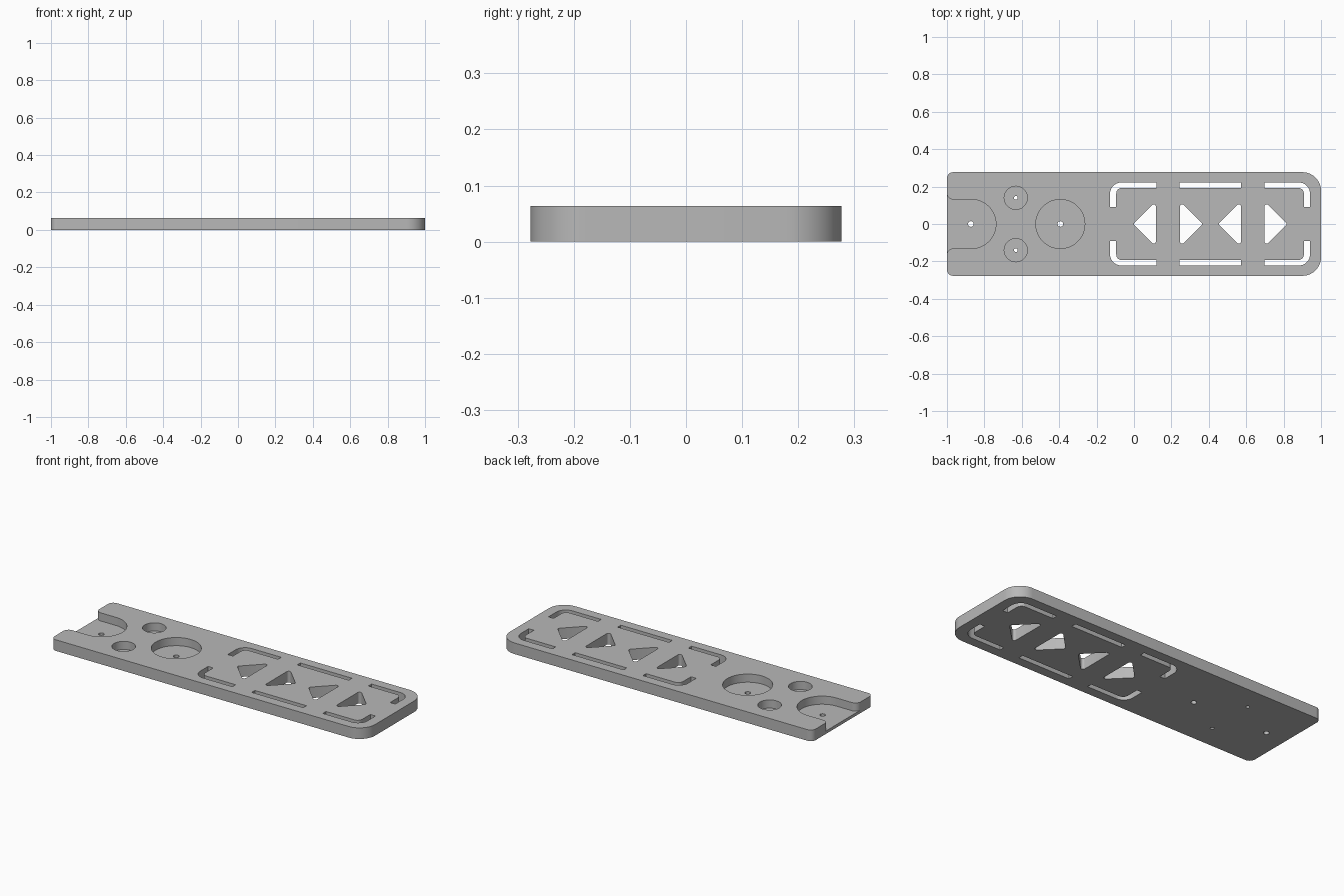
import bpy, bmesh, math
from mathutils import Vector

cube = bpy.data.objects.get("Cube")
if cube:
    bpy.data.objects.remove(cube, do_unlink=True)

HEIGHT = 0.064
FLOOR = 0.017      # thickness left under the pockets
LOW, HIGH = -0.1, 0.2

grey = bpy.data.materials.new("grey")
grey.use_nodes = True
colour = (0.48, 0.48, 0.48, 1)
grey.diffuse_color = colour
grey.node_tree.nodes["Principled BSDF"].inputs["Base Color"].default_value = colour


def rounded(corners, steps=10):
    """Outline from (x, y, radius) corners, each filleted by its radius."""
    out = []
    for i, (x, y, r) in enumerate(corners):
        p = Vector((x, y))
        a = (Vector(corners[i - 1][:2]) - p).normalized()
        b = (Vector(corners[(i + 1) % len(corners)][:2]) - p).normalized()
        pts = [p]
        if r:
            half = a.angle(b) / 2
            c = p + (a + b).normalized() * r / math.sin(half)
            v, w = (p + d * r / math.tan(half) - c for d in (a, b))
            start = math.atan2(v.y, v.x)
            turn = math.remainder(math.atan2(w.y, w.x) - start, math.tau)
            pts = [c + r * Vector((math.cos(start + turn * k / steps),
                                   math.sin(start + turn * k / steps)))
                   for k in range(steps + 1)]
        out += [q for q in pts if not out or (q - out[-1]).length > 1e-4]
    return out


def circle(x, y, r, n=48):
    return [Vector((x + r * math.cos(math.tau * k / n),
                    y + r * math.sin(math.tau * k / n))) for k in range(n)]


def prisms(name, outlines, z0, z1):
    """One object holding an upright prism for each outline."""
    bm = bmesh.new()
    for outline in outlines:
        base = bm.faces.new([bm.verts.new((p.x, p.y, z0)) for p in outline])
        top = bmesh.ops.extrude_face_region(bm, geom=[base])["geom"]
        bmesh.ops.translate(bm, vec=(0, 0, z1 - z0),
                            verts=[g for g in top if isinstance(g, bmesh.types.BMVert)])
    bmesh.ops.recalc_face_normals(bm, faces=bm.faces)
    mesh = bpy.data.meshes.new(name)
    bm.to_mesh(mesh)
    bm.free()
    mesh.materials.append(grey)
    obj = bpy.data.objects.new(name, mesh)
    bpy.context.collection.objects.link(obj)
    return obj


# Plate: large radii on the right end, small on the left
W = 0.277
plate = prisms("plate", [rounded([(-1, -W, 0.033), (1, -W, 0.1),
                                  (1, W, 0.1), (-1, W, 0.033)], 16)], 0, HEIGHT)

# Round pockets and the open-ended slot with a flared mouth
R, F = 0.131, 0.033
mouth = R + F
slot = rounded([(-1.1, mouth, 0), (-1, mouth, 0), (-1, R, F), (-0.738, R, R),
                (-0.738, -R, R), (-1, -R, F), (-1, -mouth, 0), (-1.1, -mouth, 0)], 20)
pockets = [slot, circle(-0.394, 0, R, 64)]
holes = [circle(-0.872, 0, 0.015, 20), circle(-0.394, 0, 0.015, 20)]
for s in (-1, 1):
    pockets.append(circle(-0.632, s * 0.14, 0.062))
    holes.append(circle(-0.632, s * 0.14, 0.01, 20))

# Narrow slots framing the triangles, mirrored front to back
OUT, IN, END = 0.222, 0.193, 0.09
for s in (-1, 1):
    holes.append(rounded([(0.243, s * IN, 0), (0.572, s * IN, 0),
                          (0.572, s * OUT, 0), (0.243, s * OUT, 0)]))
    for outer, inner, tip in ((-0.128, -0.095, 0.12), (0.941, 0.908, 0.697)):
        holes.append(rounded([(outer, s * END, 0), (outer, s * OUT, 0.06),
                              (tip, s * OUT, 0), (tip, s * IN, 0),
                              (inner, s * IN, 0.03), (inner, s * END, 0)]))

# Triangular windows, alternately pointing left and right
T = 0.122
for x, d in ((0.117, -1), (0.246, 1), (0.572, -1), (0.698, 1)):
    holes.append(rounded([(x, -T, 0.012), (x + d * T, 0, 0.012), (x, T, 0.012)], 6))

# Cut everything out of the plate
bpy.context.view_layer.objects.active = plate
for cutter in (prisms("pocket_cutter", pockets, FLOOR, HIGH),
               prisms("hole_cutter", holes, LOW, HIGH)):
    cutter.hide_render = True
    mod = plate.modifiers.new(cutter.name, "BOOLEAN")
    mod.operation = "DIFFERENCE"
    mod.solver = "EXACT"
    mod.object = cutter
    bpy.ops.object.modifier_apply(modifier=mod.name)
    bpy.data.objects.remove(cutter, do_unlink=True)

bpy.ops.object.select_all(action="DESELECT")
plate.select_set(True)
bpy.ops.object.shade_smooth_by_angle(angle=math.radians(30))
